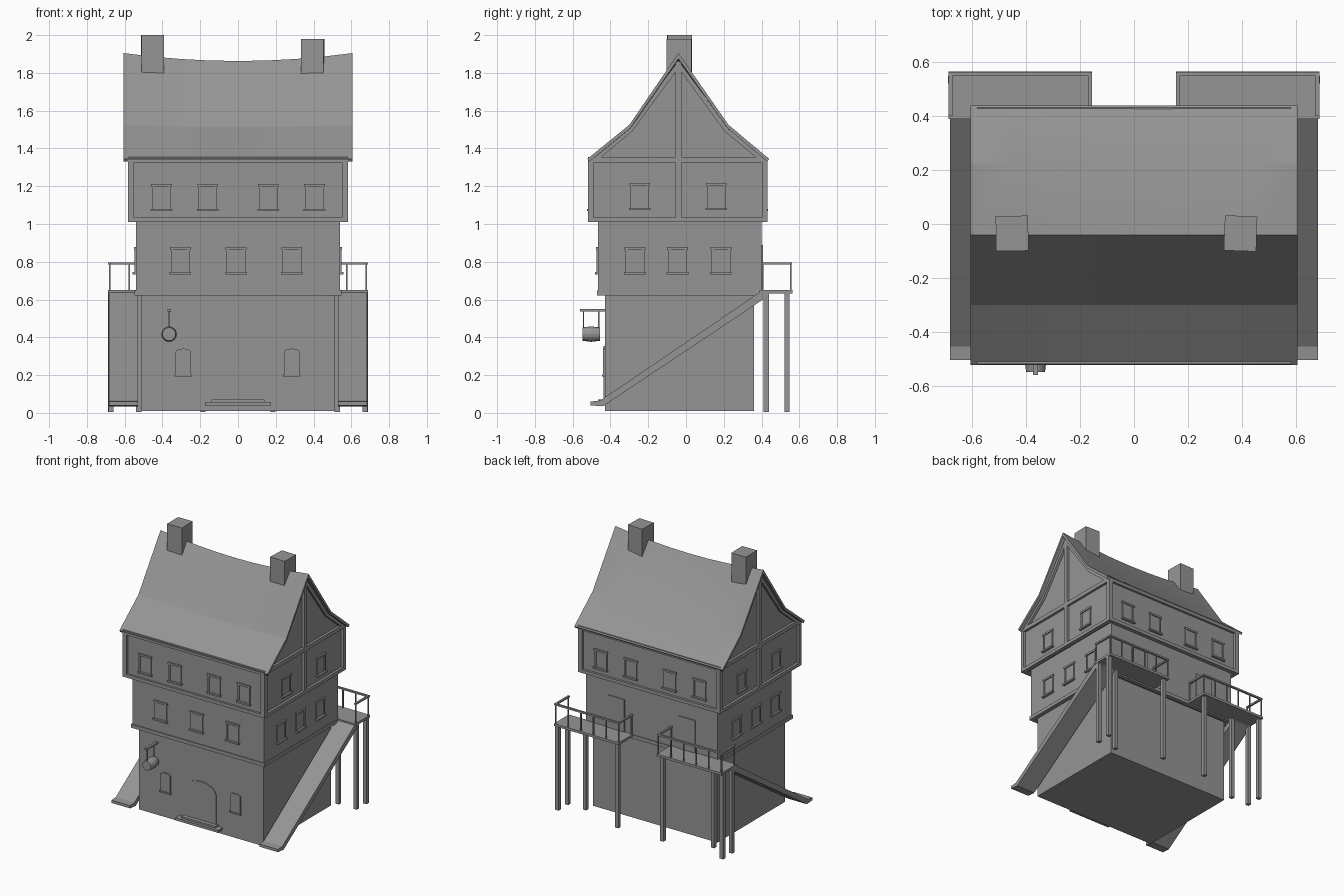
import bpy, bmesh, math
from mathutils import Matrix, Vector

cube = bpy.data.objects.get("Cube")
if cube:
    bpy.data.objects.remove(cube)

grey = bpy.data.materials.new("stone_grey")
grey.use_nodes = True
grey.diffuse_color = (0.3, 0.3, 0.3, 1)
grey.node_tree.nodes["Principled BSDF"].inputs["Base Color"].default_value = (0.3, 0.3, 0.3, 1)


def finish(name, bm):
    bmesh.ops.recalc_face_normals(bm, faces=bm.faces)
    mesh = bpy.data.meshes.new(name)
    bm.to_mesh(mesh)
    bm.free()
    mesh.materials.append(grey)
    obj = bpy.data.objects.new(name, mesh)
    bpy.context.collection.objects.link(obj)
    return obj


def box(bm, x0, x1, y0, y1, z0, z1, frame=Matrix()):
    m = Matrix.Translation(((x0 + x1) / 2, (y0 + y1) / 2, (z0 + z1) / 2))
    s = Matrix.Diagonal((x1 - x0, y1 - y0, z1 - z0, 1))
    bmesh.ops.create_cube(bm, size=1, matrix=frame @ m @ s)


def prism(bm, outline, a, b, place):
    """Extrude a 2D outline from depth a to depth b; place maps (u, v, depth) to 3D."""
    ends = [[bm.verts.new(place(u, v, d)) for u, v in outline] for d in (a, b)]
    for ring in ends:
        bm.faces.new(ring)
    for i in range(len(outline)):
        j = (i + 1) % len(outline)
        bm.faces.new((ends[0][i], ends[0][j], ends[1][j], ends[1][i]))


def along_x(u, v, d):
    return Vector((d, u, v))


def wall_frame(side, dist):
    """Local x runs along the wall, local -y points outwards."""
    angle = {"front": 0, "right": 90, "back": 180, "left": 270}[side]
    r = Matrix.Rotation(math.radians(angle), 4, "Z")
    return r @ Matrix.Translation((0, -dist, 0))


def arched(half, z0, z1, rise, n=8):
    pts = [(-half, z0), (half, z0)]
    for i in range(n + 1):
        t = math.pi * i / n
        pts.append((half * math.cos(t), z1 - rise + rise * math.sin(t)))
    return pts


def window(bm, frame, u, z0, w=0.1, h=0.13):
    a, b, t = u - w / 2, u + w / 2, 0.012
    z1 = z0 + h
    box(bm, a, a + t, -0.008, 0.01, z0, z1, frame)
    box(bm, b - t, b, -0.008, 0.01, z0, z1, frame)
    box(bm, a - 0.005, b + 0.005, -0.011, 0.01, z1 - t, z1 + 0.002, frame)
    box(bm, a - 0.007, b + 0.007, -0.018, 0.01, z0 - 0.012, z0, frame)
    box(bm, a + t, b - t, -0.003, 0.01, z0, z1 - t, frame)


# Storeys
bm = bmesh.new()
box(bm, -0.51, 0.51, -0.43, 0.36, 0.01, 0.64)
finish("ground_storey", bm)
bm = bmesh.new()
box(bm, -0.54, 0.54, -0.465, 0.4, 0.63, 1.02)
finish("middle_storey", bm)

# Upper storey together with the gable walls
gable = [(-0.505, 1.02), (0.415, 1.02), (0.415, 1.35), (0.23, 1.5), (-0.04, 1.86), (-0.31, 1.5), (-0.505, 1.35)]
bm = bmesh.new()
prism(bm, gable, -0.565, 0.565, along_x)
finish("upper_storey", bm)


# Timber bands around a storey
def band(bm, hx, y0, y1, z0, z1, t=0.03):
    box(bm, -hx, hx, y0, y0 + t, z0, z1)
    box(bm, -hx, hx, y1 - t, y1, z0, z1)
    for s in (-1, 1):
        xs = sorted((s * hx, s * (hx - t)))
        box(bm, *xs, y0 + t, y1 - t, z0, z1)


bm = bmesh.new()
band(bm, 0.547, -0.472, 0.407, 0.622, 0.648)
band(bm, 0.583, -0.52, 0.432, 1.01, 1.035)
band(bm, 0.583, -0.52, 0.432, 1.325, 1.355)
for s in (-1, 1):
    xs = sorted((s * 0.583, s * 0.55))
    for y in (-0.52, 0.402):
        box(bm, *xs, y, y + 0.03, 1.01, 1.35)
    box(bm, *xs, -0.055, -0.025, 1.01, 1.86)
    # Rafters under the roof edge
    for side in (-1, 1):
        pts = [(0.46, 1.345), (0.27, 1.5), (0, 1.865), (0, 1.825), (0.245, 1.49), (0.42, 1.345)]
        prism(bm, [(-0.04 + side * u, v) for u, v in pts], xs[0], xs[1], along_x)
finish("timber_frame", bm)

# Sagging roof shell
bm = bmesh.new()
profile = [(-0.522, 1.345, 0), (-0.3, 1.525, 0.25), (-0.04, 1.905, 1), (0.225, 1.525, 0.25), (0.44, 1.345, 0),
           (0.43, 1.33, 0), (0.22, 1.507, 0.25), (-0.04, 1.875, 1), (-0.295, 1.507, 0.25), (-0.512, 1.33, 0)]
rings = []
steps = 8
for i in range(steps + 1):
    t = 2 * i / steps - 1
    rings.append([bm.verts.new((0.607 * t, y, z - 0.042 * k * (1 - t * t))) for y, z, k in profile])
for r0, r1 in zip(rings, rings[1:]):
    for i in range(len(profile)):
        j = (i + 1) % len(profile)
        bm.faces.new((r0[i], r0[j], r1[j], r1[i]))
for ring in (rings[0], rings[-1]):
    for i in range(4):
        bm.faces.new((ring[i], ring[i + 1], ring[8 - i], ring[9 - i]))
roof = finish("roof", bm)
roof.select_set(True)
bpy.context.view_layer.objects.active = roof
bpy.ops.object.shade_smooth_by_angle(angle=math.radians(15))

# Chimneys
for name, x, top, turn in (("right_chimney", -0.452, 2.0, 1), ("left_chimney", 0.395, 1.98, -2)):
    bm = bmesh.new()
    m = Matrix.Translation((x, -0.035, 0)) @ Matrix.Rotation(math.radians(turn), 4, "Z")
    box(bm, -0.06, 0.06, -0.065, 0.065, 1.68, top, m)
    finish(name, bm)

# Windows of the two timber storeys
bm = bmesh.new()
for side, mid, up in (("front", 0.465, 0.505), ("back", 0.4, 0.415)):
    for u in (-0.405, -0.16, 0.16, 0.405):
        window(bm, wall_frame(side, up), u, 1.08)
    if side == "front":
        for u in (-0.305, -0.01, 0.285):
            window(bm, wall_frame(side, mid), u, 0.745)
for side, s in (("right", 1), ("left", -1)):
    for u in (-0.245, 0.16):
        window(bm, wall_frame(side, 0.565), s * u, 1.085)
    for u in (-0.27, -0.045, 0.185):
        window(bm, wall_frame(side, 0.54), s * u, 0.745)
finish("windows", bm)

# Arched front door, small arched windows and doorstep
bm = bmesh.new()


def on_front(u0):
    return lambda u, v, d: Vector((u0 + u, -0.43 - d, v))


prism(bm, arched(0.125, 0.05, 0.355, 0.075), -0.01, 0.006, on_front(0))
for u in (-0.29, 0.285):
    prism(bm, arched(0.04, 0.2, 0.34, 0.015), -0.01, 0.009, on_front(u))
    box(bm, u - 0.046, u + 0.046, -0.445, -0.42, 0.192, 0.203)
finish("front_door_and_windows", bm)
bm = bmesh.new()
box(bm, -0.175, 0.175, -0.485, -0.42, 0.04, 0.058)
box(bm, -0.14, 0.14, -0.465, -0.42, 0.058, 0.07)
finish("doorstep", bm)

# Back doors onto the landings
bm = bmesh.new()
for u in (-0.29, 0.29):
    box(bm, u - 0.068, u + 0.068, 0.39, 0.407, 0.65, 0.89)
finish("back_doors", bm)

# Landings with posts, railings and ramps, mirrored to both sides
ramp = [(-0.505, 0.04), (-0.44, 0.035), (0.44, 0.622), (0.44, 0.645), (0.4, 0.645), (-0.455, 0.065), (-0.505, 0.06)]
for name, s in (("left", 1), ("right", -1)):
    mirror = Matrix.Scale(s, 4, Vector((1, 0, 0)))
    bm = bmesh.new()
    box(bm, 0.155, 0.688, 0.39, 0.565, 0.632, 0.65, mirror)
    for x, y in ((0.675, 0.535), (0.185, 0.535), (0.672, 0.425), (0.525, 0.425)):
        box(bm, x - 0.014, x + 0.014, y - 0.014, y + 0.014, 0.005, 0.635, mirror)
    finish(name + "_landing", bm)

    bm = bmesh.new()
    box(bm, 0.155, 0.688, 0.548, 0.562, 0.785, 0.797, mirror)
    for x in (0.162, 0.68):
        box(bm, x - 0.007, x + 0.007, 0.4, 0.562, 0.785, 0.797, mirror)
        box(bm, x - 0.004, x + 0.004, 0.402, 0.41, 0.645, 0.79, mirror)
    for i in range(6):
        x = 0.162 + i * 0.1036
        box(bm, x - 0.004, x + 0.004, 0.551, 0.559, 0.645, 0.79, mirror)
    finish(name + "_railing", bm)

    bm = bmesh.new()
    prism(bm, ramp, s * 0.53, s * 0.683, along_x)
    finish(name + "_ramp", bm)

# Hanging barrel sign on a bracket
bm = bmesh.new()
box(bm, -0.374, -0.356, -0.56, -0.425, 0.537, 0.55)
for y in (-0.542, -0.462):
    box(bm, -0.368, -0.362, y - 0.003, y + 0.003, 0.45, 0.54)
finish("sign_bracket", bm)
bm = bmesh.new()
turn = Matrix.Translation((-0.365, -0.502, 0.417)) @ Matrix.Rotation(math.pi / 2, 4, "X")
for r0, r1, z0, z1 in ((0.035, 0.041, -0.047, 0), (0.041, 0.035, 0, 0.047)):
    bmesh.ops.create_cone(bm, cap_ends=True, segments=16, radius1=r0, radius2=r1, depth=z1 - z0,
                          matrix=turn @ Matrix.Translation((0, 0, (z0 + z1) / 2)))
finish("hanging_barrel", bm)
